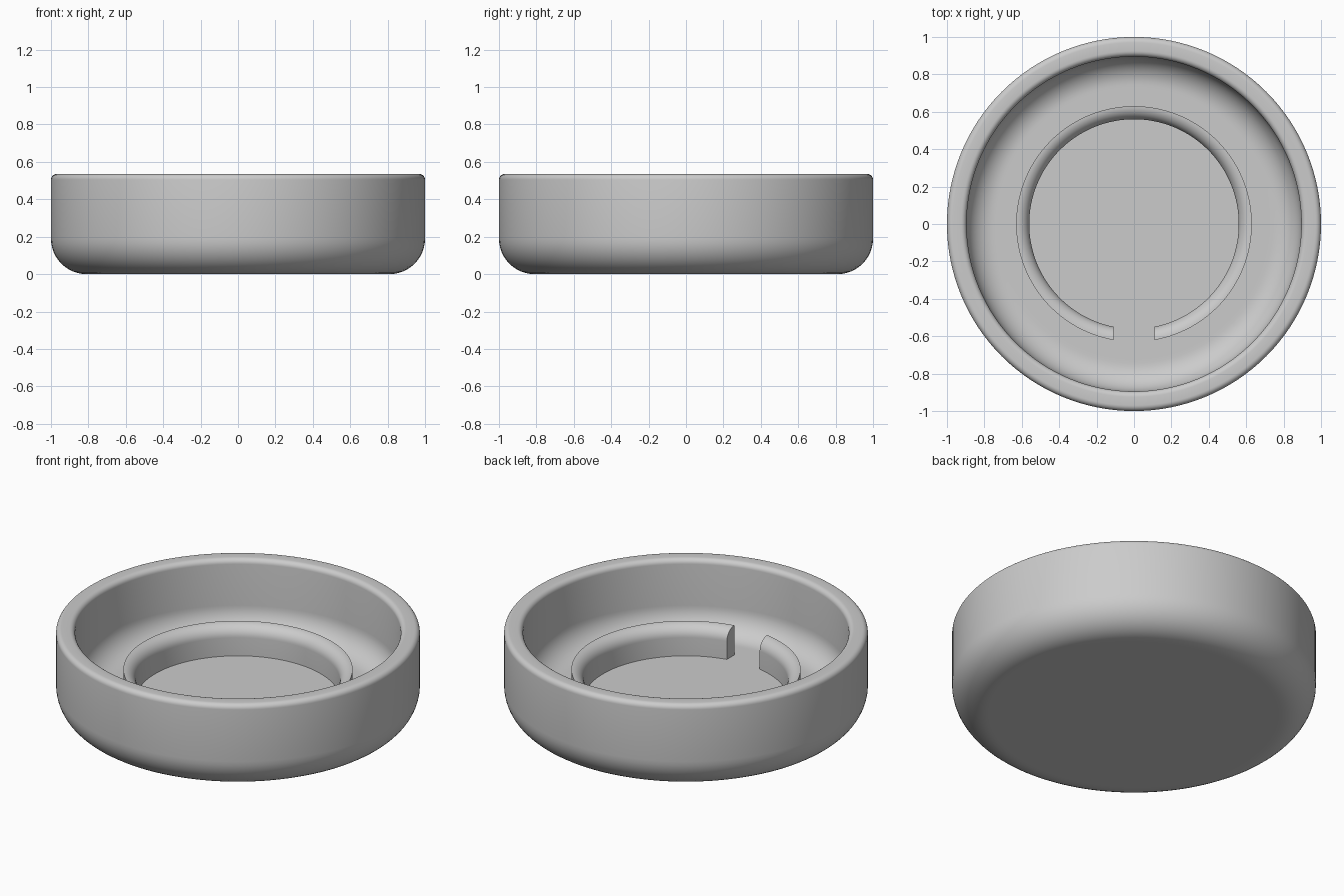
import bpy, bmesh, math

if "Cube" in bpy.data.objects:
    bpy.data.objects.remove(bpy.data.objects["Cube"])

SEGS = 128
FLOOR = 0.105          # height of the inner floor
HEIGHT = 0.535

grey = bpy.data.materials.new("plain grey")
grey.diffuse_color = (0.6, 0.6, 0.6, 1)
grey.use_nodes = True
grey.node_tree.nodes["Principled BSDF"].inputs["Base Color"].default_value = grey.diffuse_color


def arc(cx, cz, r, a0, a1, n):
    """Points (radius, z) along an arc, angles in degrees."""
    return [(cx + r * math.cos(math.radians(a0 + (a1 - a0) * i / n)),
             cz + r * math.sin(math.radians(a0 + (a1 - a0) * i / n)))
            for i in range(n + 1)]


def finish(name, bm):
    bmesh.ops.recalc_face_normals(bm, faces=bm.faces[:])
    mesh = bpy.data.meshes.new(name)
    bm.to_mesh(mesh)
    bm.free()
    mesh.materials.append(grey)
    obj = bpy.data.objects.new(name, mesh)
    bpy.context.collection.objects.link(obj)
    bpy.ops.object.select_all(action='DESELECT')
    obj.select_set(True)
    bpy.context.view_layer.objects.active = obj
    bpy.ops.object.shade_smooth_by_angle(angle=math.radians(30))
    return obj


# Bowl: profile from the underside, up the outer wall, over the rim, down to the floor
profile = [(0.79, 0)]
profile += arc(0.81, 0.19, 0.19, -90, 0, 12)
profile += arc(0.97, HEIGHT - 0.03, 0.03, 0, 90, 6)
profile += arc(0.925, HEIGHT - 0.03, 0.03, 90, 180, 6)
profile += arc(0.745, FLOOR + 0.15, 0.15, 0, -90, 12)
profile += [(0.725, FLOOR)]

bm = bmesh.new()
loops = []
for r, z in profile:
    loops.append([bm.verts.new((r * math.cos(math.tau * i / SEGS),
                                r * math.sin(math.tau * i / SEGS), z))
                  for i in range(SEGS)])
for a, b in zip(loops, loops[1:]):
    for i in range(SEGS):
        j = (i + 1) % SEGS
        bm.faces.new((a[i], a[j], b[j], b[i]))
bm.faces.new(loops[0])       # underside
bm.faces.new(loops[-1])      # inner floor
finish("bowl", bm)

# Inner ring: rounded on its inside top edge, open at the front with parallel cuts
GAP = 0.11
section = [(0.56, FLOOR - 0.01)]
section += arc(0.63, 0.215, 0.07, 180, 90, 10)
section += [(0.63, FLOOR - 0.01)]

bm = bmesh.new()
rows = []
for r, z in section:
    half = math.asin(GAP / r)
    start, sweep = -math.pi / 2 + half, math.tau - 2 * half
    rows.append([bm.verts.new((r * math.cos(start + sweep * i / SEGS),
                               r * math.sin(start + sweep * i / SEGS), z))
                 for i in range(SEGS + 1)])
for k, a in enumerate(rows):
    b = rows[(k + 1) % len(rows)]
    for i in range(SEGS):
        bm.faces.new((a[i], a[i + 1], b[i + 1], b[i]))
for end in (0, SEGS):
    bm.faces.new([row[end] for row in rows])
finish("inner_ring", bm)
